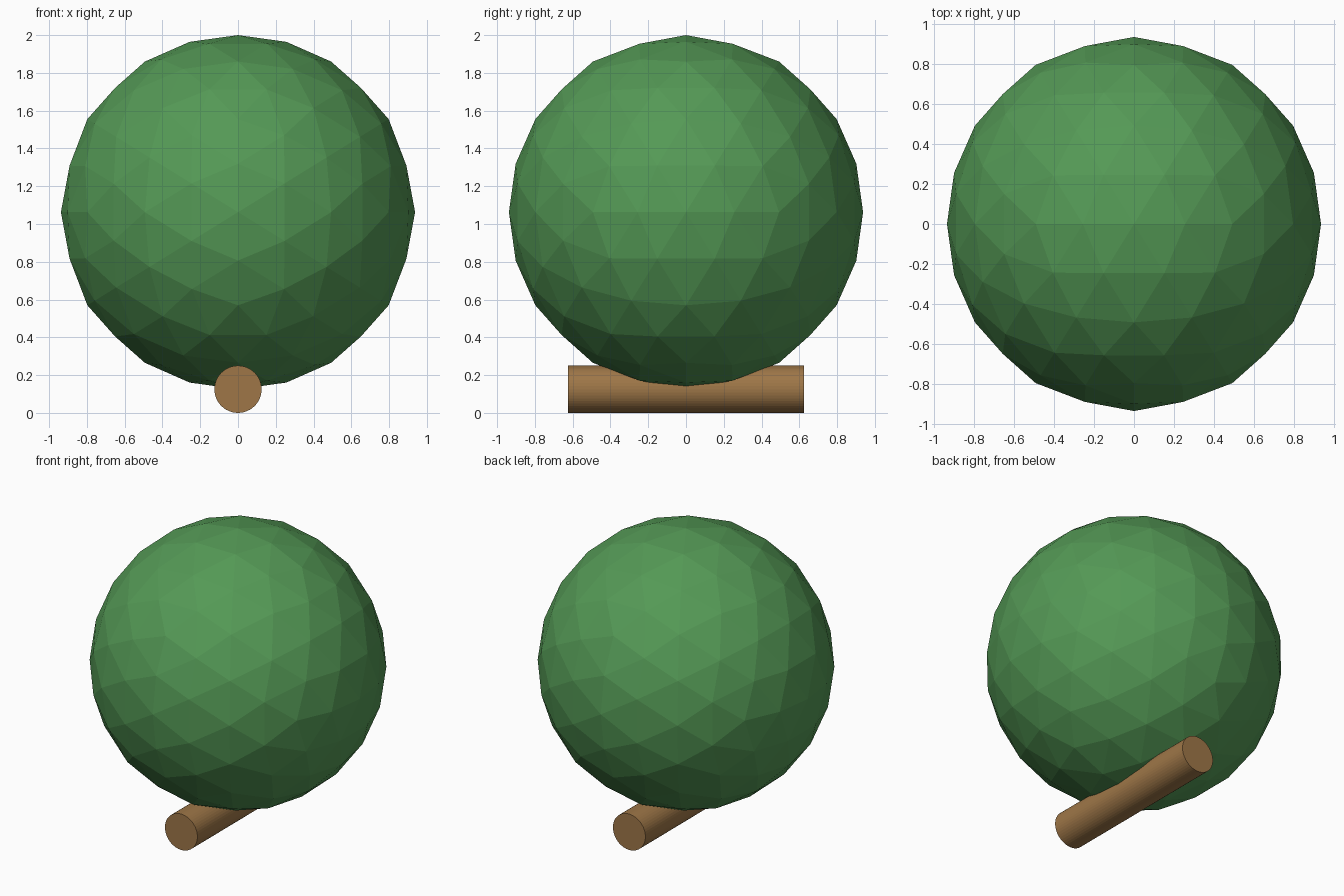
import bpy, bmesh, math
from mathutils import Vector, Matrix

if "Cube" in bpy.data.objects:
    bpy.data.objects.remove(bpy.data.objects["Cube"])


def material(name, rgb):
    mat = bpy.data.materials.new(name)
    mat.diffuse_color = (*rgb, 1)
    mat.use_nodes = True
    mat.node_tree.nodes["Principled BSDF"].inputs["Base Color"].default_value = mat.diffuse_color
    return mat


def add_object(name, bm, mat):
    bmesh.ops.recalc_face_normals(bm, faces=bm.faces)
    mesh = bpy.data.meshes.new(name)
    bm.to_mesh(mesh)
    bm.free()
    mesh.materials.append(mat)
    obj = bpy.data.objects.new(name, mesh)
    bpy.context.collection.objects.link(obj)
    return obj


# Foliage ball: axis-aligned icosahedron, split twice and pushed out to a sphere
RADIUS = 0.9375
phi = (1 + math.sqrt(5)) / 2
bm = bmesh.new()
for a in (-1, 1):
    for b in (-phi, phi):
        for co in ((a, 0, b), (0, b, a), (b, a, 0)):
            bm.verts.new(Vector(co).normalized())
bmesh.ops.convex_hull(bm, input=bm.verts)
for _ in range(2):
    bmesh.ops.subdivide_edges(bm, edges=bm.edges[:], cuts=1, use_grid_fill=True)
    for v in bm.verts:
        v.co.normalize()
bmesh.ops.triangulate(bm, faces=bm.faces[:])
bmesh.ops.scale(bm, vec=(RADIUS,) * 3, verts=bm.verts)
foliage = add_object("foliage", bm, material("leaf_green", (0.089, 0.319, 0.092)))
foliage.location.z = 2 - RADIUS

# Log lying front to back under the ball
bm = bmesh.new()
bmesh.ops.create_cone(bm, cap_ends=True, segments=48, radius1=0.125, radius2=0.125,
                      depth=1.25, matrix=Matrix.Rotation(math.pi / 2, 4, 'X'))
log = add_object("log", bm, material("bark_brown", (0.343, 0.183, 0.064)))
log.location.z = 0.125
